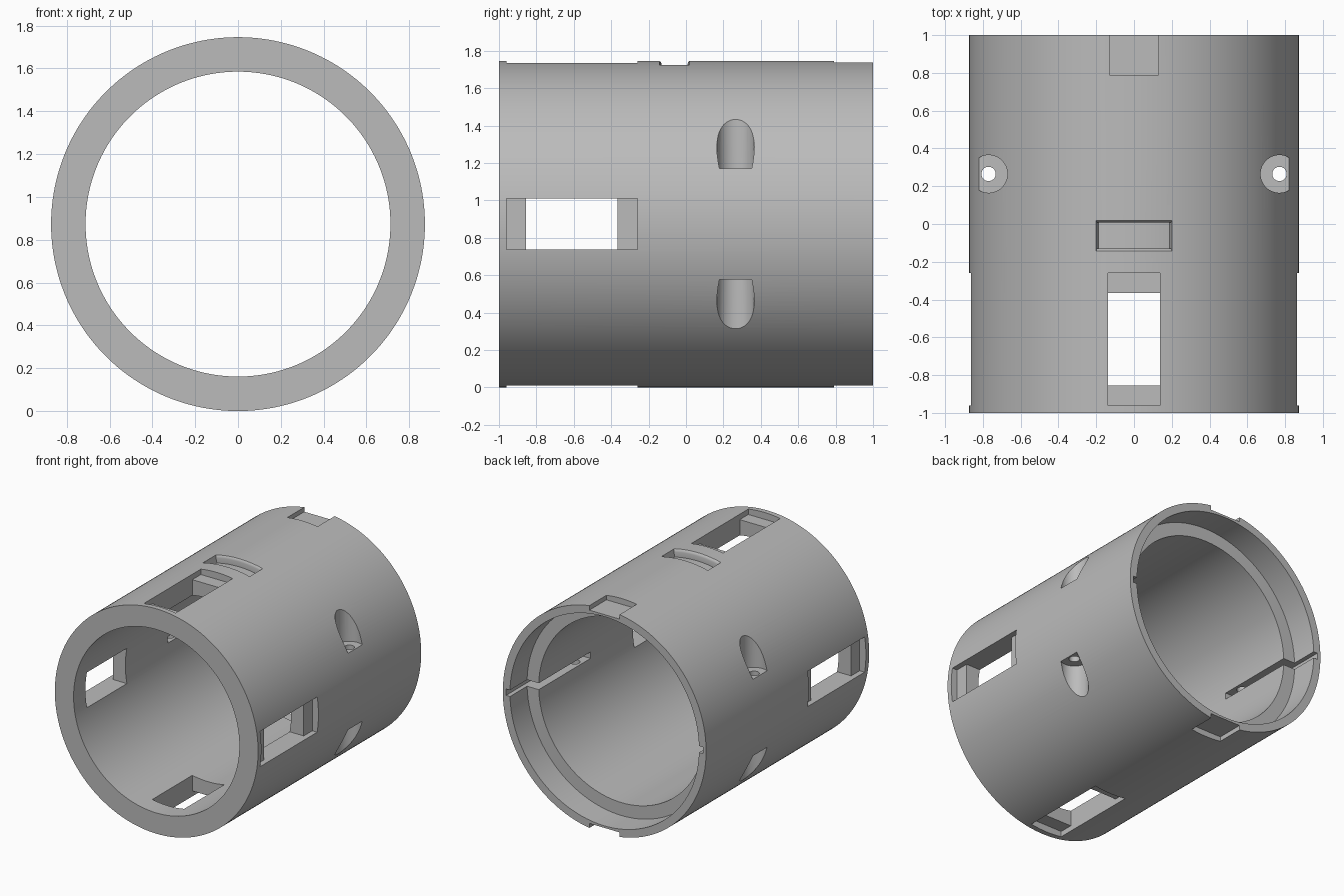
import bpy, bmesh, math
from mathutils import Matrix, Vector

default = bpy.data.objects.get("Cube")
if default:
    bpy.data.objects.remove(default, do_unlink=True)

R, BORE, RIM = 0.873, 0.712, 0.812   # outer, bore and back counterbore radii
CENTRE = Vector((0, 0, R))

grey = bpy.data.materials.new("plain grey")
grey.use_nodes = True
colour = (0.5, 0.5, 0.5, 1)
grey.diffuse_color = colour
grey.node_tree.nodes["Principled BSDF"].inputs["Base Color"].default_value = colour


def finish(bm, name):
    bmesh.ops.remove_doubles(bm, verts=bm.verts, dist=1e-5)
    bmesh.ops.recalc_face_normals(bm, faces=bm.faces)
    mesh = bpy.data.meshes.new(name)
    bm.to_mesh(mesh)
    bm.free()
    mesh.materials.append(grey)
    obj = bpy.data.objects.new(name, mesh)
    bpy.context.collection.objects.link(obj)
    return obj


def lathe(name, profile, start=0.0, sweep=math.tau, steps=192):
    """Sweep a closed (y, radius) profile about the tube axis; angle 0 is up."""
    bm = bmesh.new()
    rings = steps if sweep == math.tau else steps + 1
    loops = []
    for i in range(rings):
        a = start + sweep * i / steps
        loops.append([bm.verts.new(CENTRE + Vector((r * math.sin(a), y, r * math.cos(a))))
                      for y, r in profile])
    n = len(profile)
    for i in range(steps):
        a, b = loops[i], loops[(i + 1) % rings]
        for j in range(n):
            k = (j + 1) % n
            bm.faces.new((a[j], a[k], b[k], b[j]))
    if rings > steps:
        bm.faces.new(loops[0])
        bm.faces.new(loops[-1])
    return finish(bm, name)


def box(name, low, high, turn=0.0):
    """Box given about the tube axis, then turned around that axis."""
    low, high = Vector(low), Vector(high)
    bm = bmesh.new()
    bmesh.ops.create_cube(bm, size=1, matrix=Matrix.Translation((low + high) / 2)
                          @ Matrix.Diagonal((high - low).to_4d()))
    bm.transform(Matrix.Translation(CENTRE) @ Matrix.Rotation(turn, 4, 'Y'))
    return finish(bm, name)


def peg(name, x, y, z0, z1, radius, segments=48):
    bm = bmesh.new()
    bmesh.ops.create_cone(bm, cap_ends=True, segments=segments, radius1=radius,
                          radius2=radius, depth=z1 - z0)
    bm.transform(Matrix.Translation(CENTRE + Vector((x, y, (z0 + z1) / 2))))
    return finish(bm, name)


# Tube with a stepped bore at the back
tube = lathe("tube_body", [(-1, R), (1, R), (1, RIM), (0.79, RIM), (0.79, BORE), (-1, BORE)])
cutters = []

# Four stepped windows near the front
for q in range(4):
    turn = q * math.pi / 2
    cutters.append(box("window_recess", (-0.137, -0.96, 0.82), (0.137, -0.26, 1), turn))
    cutters.append(box("window_opening", (-0.137, -0.855, 0.5), (0.137, -0.365, 0.9), turn))

# Flat notches on the top and bottom of the back rim
for turn in (0, math.pi):
    cutters.append(box("rim_notch", (-0.13, 0.79, 0.828), (0.13, 1.1, 1), turn))

# Curved slot with softened edges on top
half = math.asin(0.2 / R)
cutters.append(lathe("arc_slot", [
    (-0.13, 0.815), (-0.13, 0.853), (-0.134, 0.865), (-0.143, 0.873), (-0.143, 0.9),
    (0.018, 0.9), (0.018, 0.873), (0.011, 0.865), (0.008, 0.853), (0.008, 0.815)],
    -half, 2 * half, 24))

# Screw pockets, screw holes and inner grooves on both sides
for side in (-1, 1):
    x = side * 0.77
    cutters.append(peg("screw_pocket", x, 0.265, 0.297, 1, 0.1))
    cutters.append(peg("screw_pocket", x, 0.265, -1, -0.297, 0.1))
    cutters.append(peg("screw_hole", x, 0.265, -0.4, 0.4, 0.038, 32))
    cutters.append(box("inner_groove", (-0.025, 0.155, 0.6), (0.025, 1.1, 0.845),
                       side * math.pi / 2))

# Cut everything out of the tube
bpy.ops.object.select_all(action='DESELECT')
bpy.context.view_layer.objects.active = tube
tube.select_set(True)
for cutter in cutters:
    cutter.hide_render = True
    cut = tube.modifiers.new("cut", 'BOOLEAN')
    cut.operation = 'DIFFERENCE'
    cut.solver = 'EXACT'
    cut.object = cutter
    bpy.ops.object.modifier_apply(modifier=cut.name)
    bpy.data.objects.remove(cutter, do_unlink=True)

bpy.ops.object.shade_smooth_by_angle(angle=math.radians(30))
